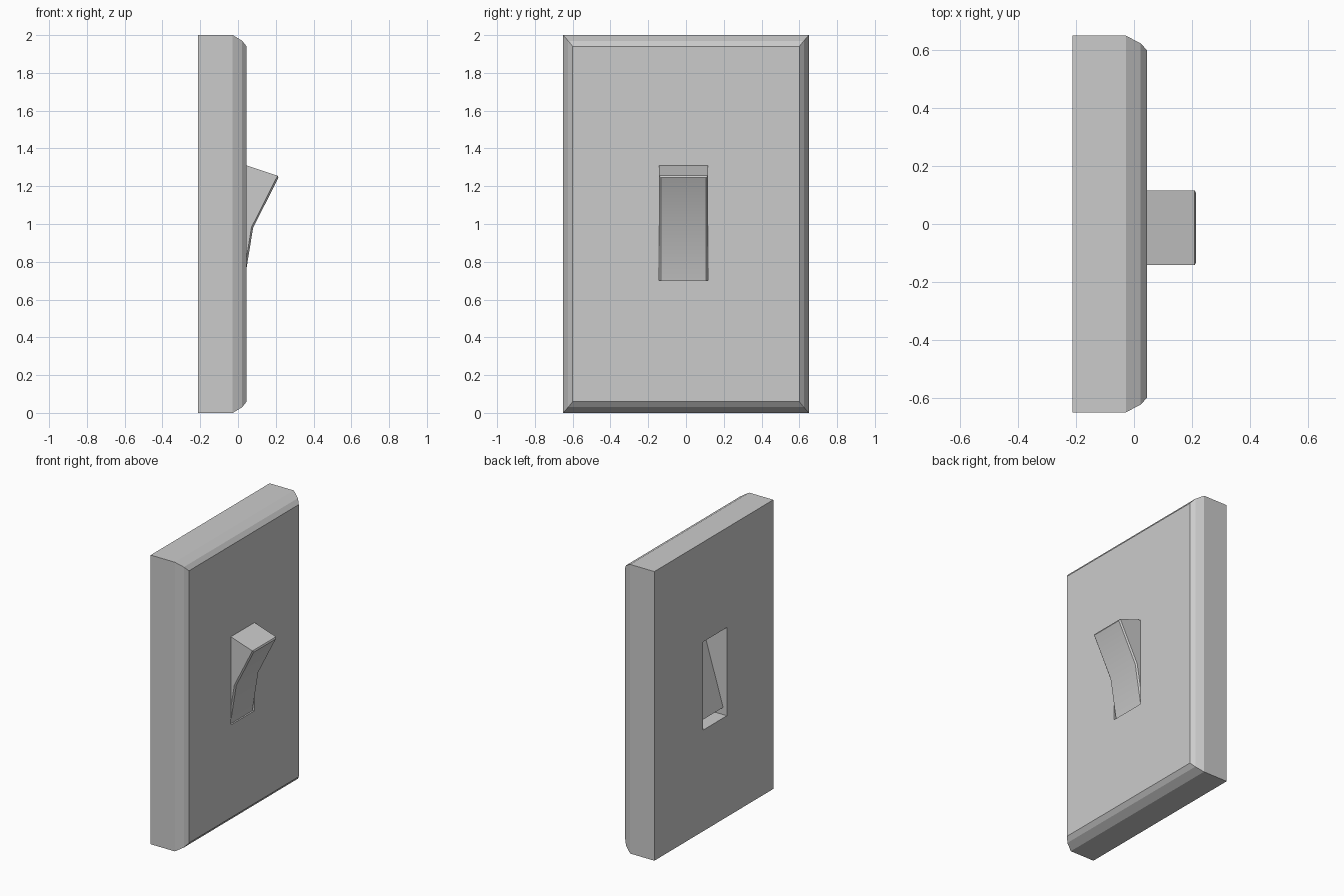
import bpy, bmesh
from mathutils import Vector

if "Cube" in bpy.data.objects:
    bpy.data.objects.remove(bpy.data.objects["Cube"])


def new_object(name, bm):
    bmesh.ops.recalc_face_normals(bm, faces=bm.faces)
    me = bpy.data.meshes.new(name)
    bm.to_mesh(me)
    bm.free()
    ob = bpy.data.objects.new(name, me)
    bpy.context.collection.objects.link(ob)
    return ob


def bridge(bm, a, b):
    n = len(a)
    for i in range(n):
        bm.faces.new((a[i], a[(i + 1) % n], b[(i + 1) % n], b[i]))


def ring(bm, x, y0, y1, z0, z1):
    return [bm.verts.new((x, y, z)) for y, z in
            ((y0, z0), (y1, z0), (y1, z1), (y0, z1))]


# Wall plate: stacked rectangular rings (rounded front edge) with a through slot
BACK, FRONT = -0.213, 0.045
Y0, Y1 = -0.142, 0.116
bm = bmesh.new()
rings = [ring(bm, x, -0.65 + iy, 0.65 - iy, iz, 2 - iz) for x, iy, iz in
         ((BACK, 0, 0), (-0.028, 0, 0), (0.022, 0.026, 0.03), (FRONT, 0.05, 0.059))]
slot = [ring(bm, x, Y0 - 0.001, Y1 + 0.001, 0.70, 1.31) for x in (FRONT, BACK)]
loops = rings + slot
for i in range(len(loops)):
    bridge(bm, loops[i], loops[(i + 1) % len(loops)])
new_object("wall_plate", bm)

# Rocker lever: tilted side profile extruded across the slot
profile = [(-0.010, 1.328), (0.218, 1.253), (0.080, 0.98), (0.032, 0.685), (-0.185, 0.75)]
bm = bmesh.new()
sides = [[bm.verts.new((x, y, z)) for x, z in profile] for y in (Y0, Y1)]
bridge(bm, *sides)
for s in sides:
    bm.faces.new(s)
bmesh.ops.recalc_face_normals(bm, faces=bm.faces)
# Small chamfer around the front face
front = {v for s in sides for v in s[1:4]}
kink = {s[2] for s in sides}
edges = [e for e in bm.edges
         if all(v in front for v in e.verts)
         and not all(v in kink for v in e.verts)]
bmesh.ops.bevel(bm, geom=edges, offset=0.009, segments=1, profile=0.5, affect='EDGES')
rocker = new_object("rocker_switch", bm)

bpy.context.view_layer.objects.active = rocker
rocker.select_set(True)
bpy.ops.object.shade_smooth_by_angle(angle=0.5)
